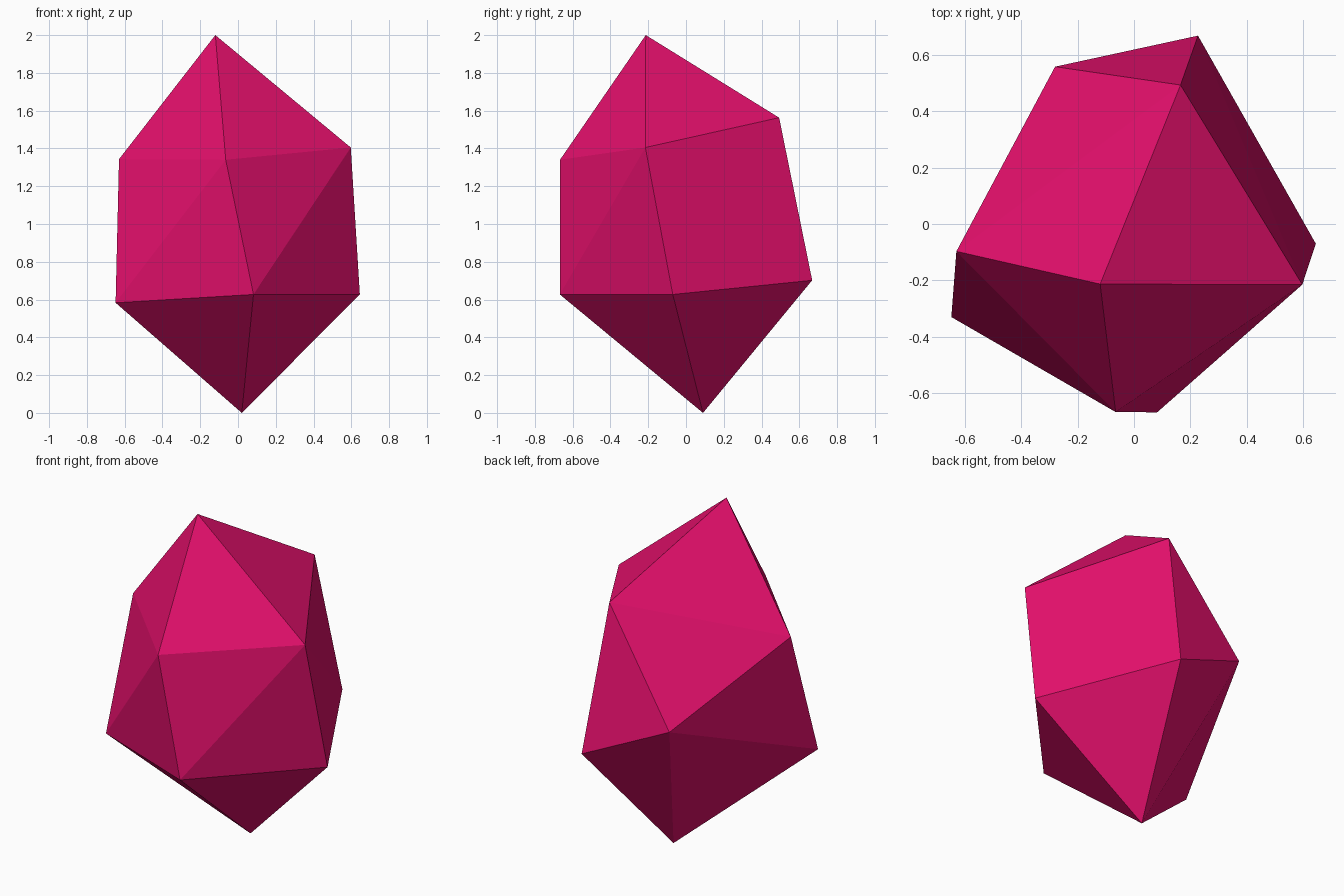
import bpy, bmesh

if "Cube" in bpy.data.objects:
    bpy.data.objects.remove(bpy.data.objects["Cube"])

# Faceted crystal: tip, four-point upper ring, five-point lower ring, foot
tip = [(-0.12, -0.213, 2.0)]
upper_ring = [(-0.63, -0.097, 1.343), (0.165, 0.493, 1.563),
              (0.597, -0.215, 1.405), (-0.065, -0.667, 1.34)]
lower_ring = [(-0.28, 0.558, 0.925), (0.227, 0.668, 0.702),
              (0.645, -0.07, 0.627), (0.082, -0.668, 0.627),
              (-0.648, -0.33, 0.583)]
foot = [(0.02, 0.09, 0.0)]

# The convex hull of the points makes the flat facets
bm = bmesh.new()
for p in tip + upper_ring + lower_ring + foot:
    bm.verts.new(p)
bmesh.ops.convex_hull(bm, input=bm.verts[:])
bmesh.ops.recalc_face_normals(bm, faces=bm.faces[:])
mesh = bpy.data.meshes.new("crystal")
bm.to_mesh(mesh)
bm.free()

# Pink colour
pink = bpy.data.materials.new("pink")
pink.diffuse_color = (0.78, 0.005, 0.15, 1)
pink.use_nodes = True
pink.node_tree.nodes["Principled BSDF"].inputs["Base Color"].default_value = pink.diffuse_color
mesh.materials.append(pink)

crystal = bpy.data.objects.new("crystal", mesh)
bpy.context.collection.objects.link(crystal)
